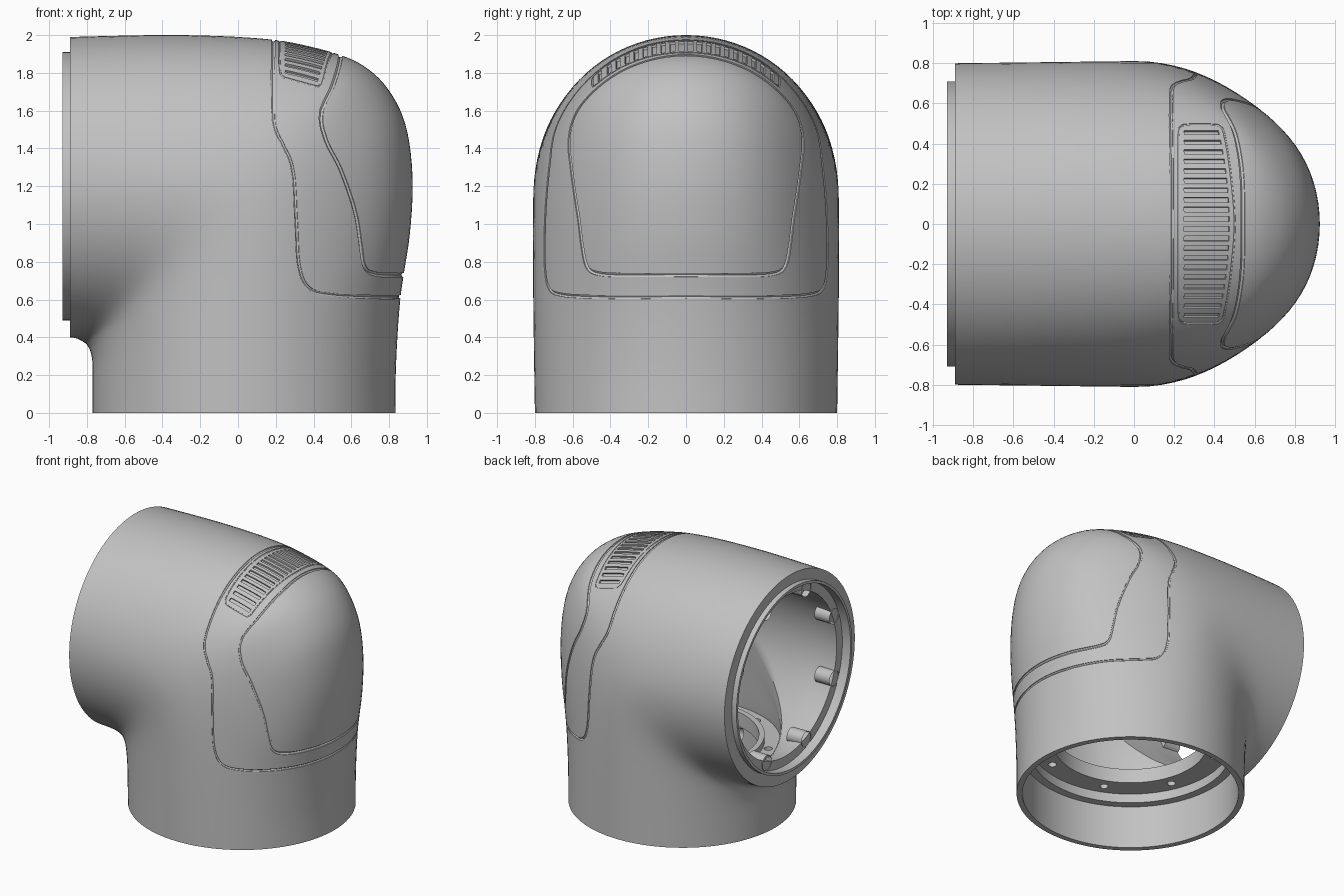
import bpy, bmesh, math
from mathutils import Vector
from mathutils.bvhtree import BVHTree

cube = bpy.data.objects.get("Cube")
if cube:
    bpy.data.objects.remove(cube)

grey = bpy.data.materials.new("housing grey")
grey.use_nodes = True
GREY = (0.54, 0.54, 0.54, 1)
grey.diffuse_color = GREY
grey.node_tree.nodes["Principled BSDF"].inputs["Base Color"].default_value = GREY

AXIS_X, AXIS_Z = 0.0325, 1.2   # axes of the upright and the horizontal tube
SEG = 96


def make_object(name, bm):
    bmesh.ops.recalc_face_normals(bm, faces=bm.faces)
    mesh = bpy.data.meshes.new(name)
    bm.to_mesh(mesh)
    bm.free()
    mesh.materials.append(grey)
    obj = bpy.data.objects.new(name, mesh)
    bpy.context.collection.objects.link(obj)
    return obj


def smooth(obj, angle=35):
    bpy.ops.object.select_all(action='DESELECT')
    obj.select_set(True)
    bpy.context.view_layer.objects.active = obj
    bpy.ops.object.shade_smooth_by_angle(angle=math.radians(angle))


def spline(points, steps, closed=False):
    """Catmull-Rom curve through points of any dimension."""
    pts = [Vector(p) for p in points]
    n = len(pts)
    get = (lambda i: pts[i % n]) if closed else (lambda i: pts[max(0, min(n - 1, i))])
    out = []
    for i in range(n if closed else n - 1):
        a, b, c, d = (get(i + k) for k in (-1, 0, 1, 2))
        for k in range(steps):
            t = k / steps
            out.append(0.5 * (2 * b + (c - a) * t + (2 * a - 5 * b + 4 * c - d) * t * t
                              + (3 * b - a - 3 * c + d) * t ** 3))
    return out if closed else out + [pts[-1]]


def section(pair, width, narrow=0.0):
    """Two half ellipses meeting on the tube axes, spanning inner to outer point."""
    a, b = Vector(pair[:2]), Vector(pair[2:])
    d = b - a
    s = (AXIS_X - a.x) / d.x if d.x > 1e-5 else 2
    if a.y + d.y * s > AXIS_Z:
        s = (AXIS_Z - a.y) / d.y
    c = a + d * s
    ring = []
    for i in range(SEG):
        t = 2 * math.pi * i / SEG
        k = math.cos(t)
        p = c + (b - c) * k if k > 0 else c - (a - c) * k
        w = width * (1 - narrow * math.sin(2 * t) ** 2) if k > 0 else width
        ring.append(Vector((p.x, w * math.sin(t), p.y)))
    return ring


def upright(r, z):
    return section((AXIS_X - r, z, AXIS_X + r, z), r)


def sideways(r, x):
    return section((x, AXIS_Z - r, x, AXIS_Z + r), r)


def skin(bm, rings, closed):
    vs = [[bm.verts.new(p) for p in ring] for ring in rings]
    n = len(vs[0])
    for i in range(len(vs) if closed else len(vs) - 1):
        a, b = vs[i], vs[(i + 1) % len(vs)]
        for j in range(n):
            bm.faces.new((a[j], a[(j + 1) % n], b[(j + 1) % n], b[j]))
    if not closed:
        bm.faces.new(vs[0])
        bm.faces.new(vs[-1])


# Elbow silhouette: inner corner point and outer point of each section (x, z, x, z)
pairs = [
    (-.77, 0, .835, 0), (-.77, .12, .835, .2), (-.77, .2, .845, .42),
    (-.77, .25, .86, .61), (-.772, .28, .88, .75), (-.775, .30, .91, .95),
    (-.78, .32, .925, 1.2), (-.785, .335, .907, 1.43), (-.79, .345, .86, 1.60),
    (-.80, .36, .77, 1.745), (-.81, .37, .66, 1.84), (-.825, .38, .54, 1.895),
    (-.84, .388, .38, 1.94), (-.855, .394, .19, 1.975), (-.87, .398, -.1, 1.995),
    (-.88, .4, -.45, 2.0), (-.89, .4, -.89, 1.99)]
path = spline(pairs, 4)
last = len(path) - 1
outer = []
for i, p in enumerate(path):
    bulge = math.sin(math.pi * i / last)
    outer.append(section(p, .80 + .012 * bulge, .06 * bulge ** 2))

# Soft fillet where the two tubes meet, fading out towards the dome
for _ in range(200):
    old = outer
    outer = [old[0]]
    for i in range(1, last):
        ring = []
        for j, p in enumerate(old[i]):
            t = 2 * math.pi * j / SEG
            w = .5 * math.sin(t) ** (2 if math.cos(t) < 0 else 8)
            ring.append(p.lerp((old[i - 1][j] + old[i + 1][j]) / 2, w))
        outer.append(ring)
    outer.append(old[last])

# Side lip, inner passage, bottom flange and bottom rim close the hollow shell
lip = [sideways(.71, -.89), sideways(.71, -.93), sideways(.69, -.93),
       sideways(.69, -.86), sideways(.62, -.86)]
inner_pairs = [
    (-.66, .46, .725, .46), (-.662, .47, .80, .75), (-.666, .48, .84, 1.2),
    (-.67, .49, .78, 1.54), (-.69, .51, .60, 1.74), (-.715, .535, .2, 1.87),
    (-.75, .56, -.3, 1.86), (-.80, .575, -.80, 1.825)]
inner_path = spline(inner_pairs, 4)
passage = [section(p, .6925 - .0675 * i / (len(inner_path) - 1))
           for i, p in enumerate(inner_path)]
flange = [upright(r, z) for r, z in
          ((.58, .46), (.58, .51), (.54, .51), (.54, .40),
           (.70, .40), (.70, .33), (.76, .33), (.76, 0))]

bm = bmesh.new()
skin(bm, outer + lip + passage[::-1] + flange, True)
shell = make_object("elbow_housing", bm)

tree_bm = bmesh.new()
skin(tree_bm, outer, False)
bmesh.ops.recalc_face_normals(tree_bm, faces=tree_bm.faces)
tree = BVHTree.FromBMesh(tree_bm)
tree_bm.free()


def snap(p):
    return tree.find_nearest(p)[:2]


def drop(p):
    return tree.ray_cast(Vector((p[0], p[1], 3)), Vector((0, 0, -1)))[:2]


def groove(bm, points, project, radius, closed, sides=6):
    hits = [project(p) for p in points]
    n = len(hits)
    rings = []
    for i, (p, nor) in enumerate(hits):
        q, r = (hits[(i + 1) % n][0], hits[i - 1][0]) if closed else \
               (hits[min(i + 1, n - 1)][0], hits[max(i - 1, 0)][0])
        tan = (q - r).normalized()
        side = tan.cross(nor).normalized()
        up = side.cross(tan)
        ring = []
        for k in range(sides):
            t = 2 * math.pi * (k + .5) / sides
            ring.append(p + radius * (side * math.cos(t) + up * math.sin(t)))
        rings.append(ring)
    skin(bm, rings, closed)


def both_sides(half):
    return half + [(x, -y, z) for x, y, z in half[-2:0:-1]]


# Cutters for the panel seams, vent and screw holes
bm = bmesh.new()
panel_seam = [
    (.19, 0, 2), (.19, .4, 1.9), (.19, .62, 1.71), (.20, .73, 1.55), (.25, .77, 1.44),
    (.30, .76, 1.3), (.31, .75, 1.0), (.32, .74, .78), (.37, .71, .66),
    (.5, .65, .625), (.7, .45, .615), (.86, 0, .615)]
dome_seam = [
    (.54, 0, 1.89), (.53, .25, 1.83), (.50, .45, 1.73), (.45, .60, 1.6),
    (.47, .63, 1.45), (.55, .61, 1.28), (.63, .58, 1.05), (.66, .56, .88),
    (.68, .53, .77), (.73, .45, .735), (.83, .25, .73), (.88, 0, .73)]
groove(bm, spline(both_sides(panel_seam), 10, True), snap, .010, True)
groove(bm, spline(both_sides(dome_seam), 10, True), snap, .012, True)

frame = [(.22, 0), (.22, .25), (.22, .44), (.235, .485), (.27, .495), (.39, .495),
         (.43, .485), (.45, .44), (.48, .25), (.50, 0)]
frame += [(x, -y) for x, y in frame[-2:0:-1]]
groove(bm, spline(frame, 8, True), drop, .006, True)
for i in range(20):
    y = -.456 + .048 * i
    end = .415 + .06 * (1 - (y / .49) ** 2)
    slot = [(.25 + (end - .25) * k / 5, y) for k in range(6)]
    groove(bm, slot, drop, .018, False, 4)


def drum(bm, centre, radius, depth, sideways_axis):
    """Closed cylinder on the given centre, along x or z."""
    rings = []
    for e in (-depth / 2, depth / 2):
        ring = []
        for k in range(16):
            t = math.pi * k / 8
            u, v = radius * math.cos(t), radius * math.sin(t)
            ring.append(Vector(centre) + Vector((e, u, v) if sideways_axis else (u, v, e)))
        rings.append(ring)
    skin(bm, rings, False)


for i in range(8):
    t = math.pi * (i + .5) / 4
    drum(bm, (AXIS_X + .62 * math.cos(t), .62 * math.sin(t), .43), .03, .12, False)
cutter = make_object("groove_cutter", bm)
cutter.hide_render = True

cut = shell.modifiers.new("cut details", 'BOOLEAN')
cut.operation = 'DIFFERENCE'
cut.solver = 'EXACT'
cut.object = cutter
bpy.context.view_layer.objects.active = shell
bpy.ops.object.modifier_apply(modifier=cut.name)
bpy.data.objects.remove(cutter)
smooth(shell)

# Screw lugs set into the wall of the side opening, each with a sunk hole
bm = bmesh.new()
for i in range(8):
    t = math.pi * (i + .5) / 4
    drum(bm, (-.80, .63 * math.sin(t), AXIS_Z + .63 * math.cos(t)), .058, .13, True)
ends = [f for f in bm.faces if len(f.verts) > 4 and f.calc_center_median().x < -.8]
bmesh.ops.inset_individual(bm, faces=ends, thickness=.034)
for f in ends:
    bmesh.ops.translate(bm, verts=f.verts, vec=(.05, 0, 0))
smooth(make_object("screw_lugs", bm))
